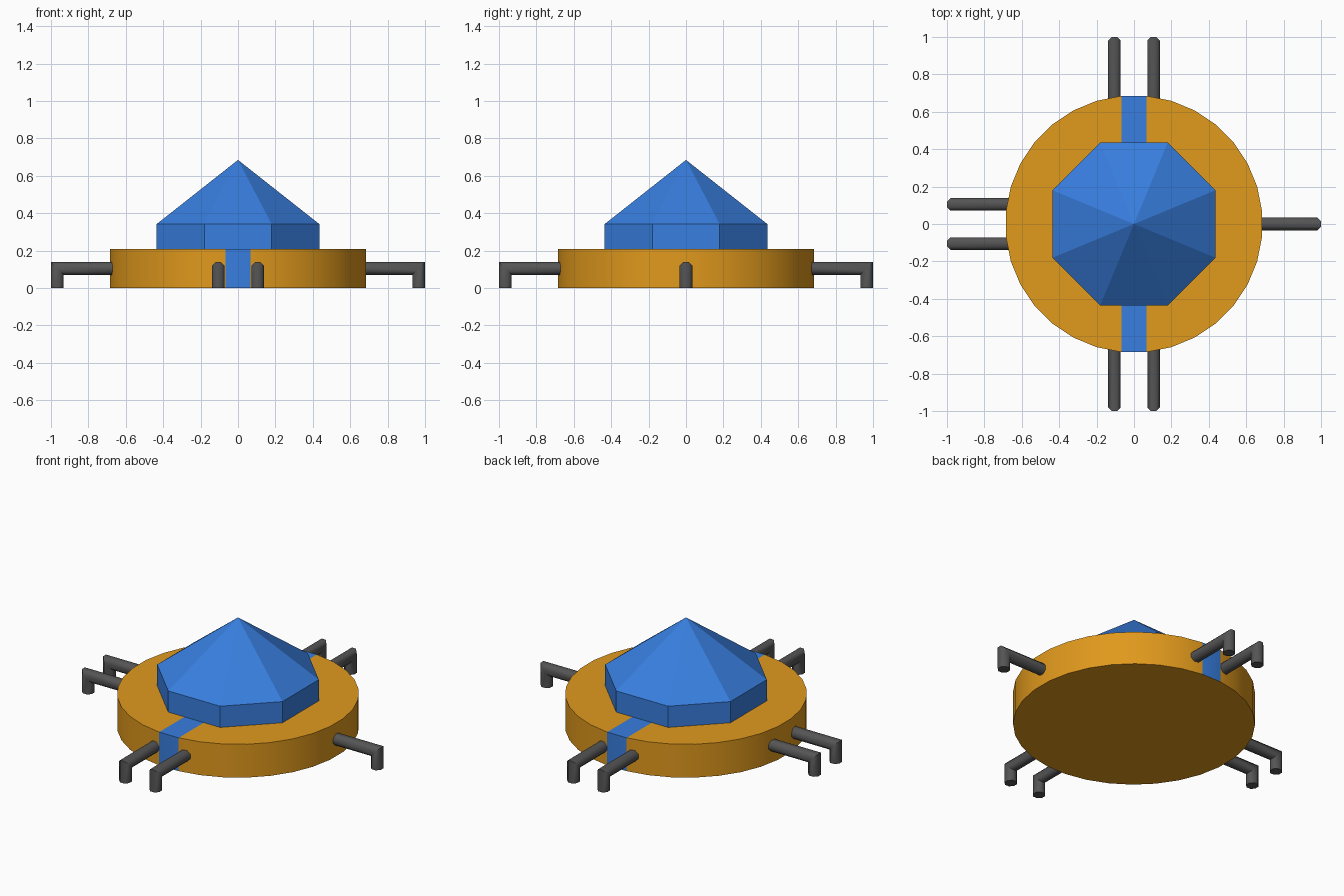
import bpy, bmesh, math
from mathutils import Vector, Matrix

if "Cube" in bpy.data.objects:
    bpy.data.objects.remove(bpy.data.objects["Cube"])


def material(name, rgb):
    m = bpy.data.materials.new(name)
    m.diffuse_color = (*rgb, 1)
    m.use_nodes = True
    m.node_tree.nodes["Principled BSDF"].inputs["Base Color"].default_value = m.diffuse_color
    return m


ORANGE = material("orange", (0.75, 0.32, 0.012))
BLUE = material("blue", (0.04, 0.21, 0.74))
DARK = material("dark_grey", (0.09, 0.09, 0.09))


def finish(bm, name, mats, smooth_angle=None):
    bmesh.ops.recalc_face_normals(bm, faces=bm.faces[:])
    me = bpy.data.meshes.new(name)
    bm.to_mesh(me)
    bm.free()
    for m in mats:
        me.materials.append(m)
    ob = bpy.data.objects.new(name, me)
    bpy.context.collection.objects.link(ob)
    if smooth_angle:
        bpy.ops.object.select_all(action='DESELECT')
        bpy.context.view_layer.objects.active = ob
        ob.select_set(True)
        bpy.ops.object.shade_smooth_by_angle(angle=math.radians(smooth_angle))
    return ob


def ring(bm, n, apothem, z):
    """Regular polygon with flat sides facing the axes."""
    r = apothem / math.cos(math.pi / n)
    return [bm.verts.new((r * math.cos((i + .5) * math.tau / n),
                          r * math.sin((i + .5) * math.tau / n), z)) for i in range(n)]


def bridge(bm, a, b):
    n = len(a)
    return [bm.faces.new((a[i], a[(i + 1) % n], b[(i + 1) % n], b[i])) for i in range(n)]


# Round base, with a blue stripe running front to back over the top
N = 32
bm = bmesh.new()
low, top = ring(bm, N, 0.685, 0), ring(bm, N, 0.685, 0.209)
sides = bridge(bm, low, top)
bm.faces.new(low)
bm.faces.new(top[8:24])
bm.faces.new(top[24:] + top[:8])
stripe = bm.faces.new([top[7], top[8], top[23], top[24]])
for f in (stripe, sides[7], sides[23]):
    f.material_index = 1
finish(bm, "base_disc", [ORANGE, BLUE], 30)

# Octagonal cap with pointed roof
bm = bmesh.new()
low, eave = ring(bm, 8, 0.435, 0.209), ring(bm, 8, 0.435, 0.342)
apex = bm.verts.new((0, 0, 0.685))
bridge(bm, low, eave)
bm.faces.new(low)
for i in range(8):
    bm.faces.new((eave[i], eave[(i + 1) % 8], apex))
finish(bm, "pointed_cap", [BLUE])


# Bent pins: octagonal rod swept along x, mitred at the elbow, then down to the floor
def pin(name, direction, offset):
    half, zc, elbow = 0.034, 0.105, 0.966
    r = half / math.cos(math.pi / 8)
    angles = [(i + .5) * math.tau / 8 for i in range(8)]
    prof = [(r * math.cos(a), r * math.sin(a)) for a in angles]
    bm = bmesh.new()
    start = [bm.verts.new((0.655, offset + u, zc + v)) for u, v in prof]
    mitre = [bm.verts.new((elbow + v, offset + u, zc + v)) for u, v in prof]
    foot = [bm.verts.new((elbow + v, offset + u, 0)) for u, v in prof]
    bridge(bm, start, mitre)
    bridge(bm, mitre, foot)
    bm.faces.new(start)
    bm.faces.new(foot)
    bm.transform(Matrix.Rotation(direction, 4, 'Z'))
    finish(bm, name, [DARK], 50)


for side, quarter, offsets in (("right", 0, (0,)), ("back", 1, (-.105, .105)),
                               ("left", 2, (-.105, .105)), ("front", 3, (-.105, .105))):
    for k, off in enumerate(offsets):
        pin(f"{side}_pin_{k + 1}", quarter * math.pi / 2, off)
